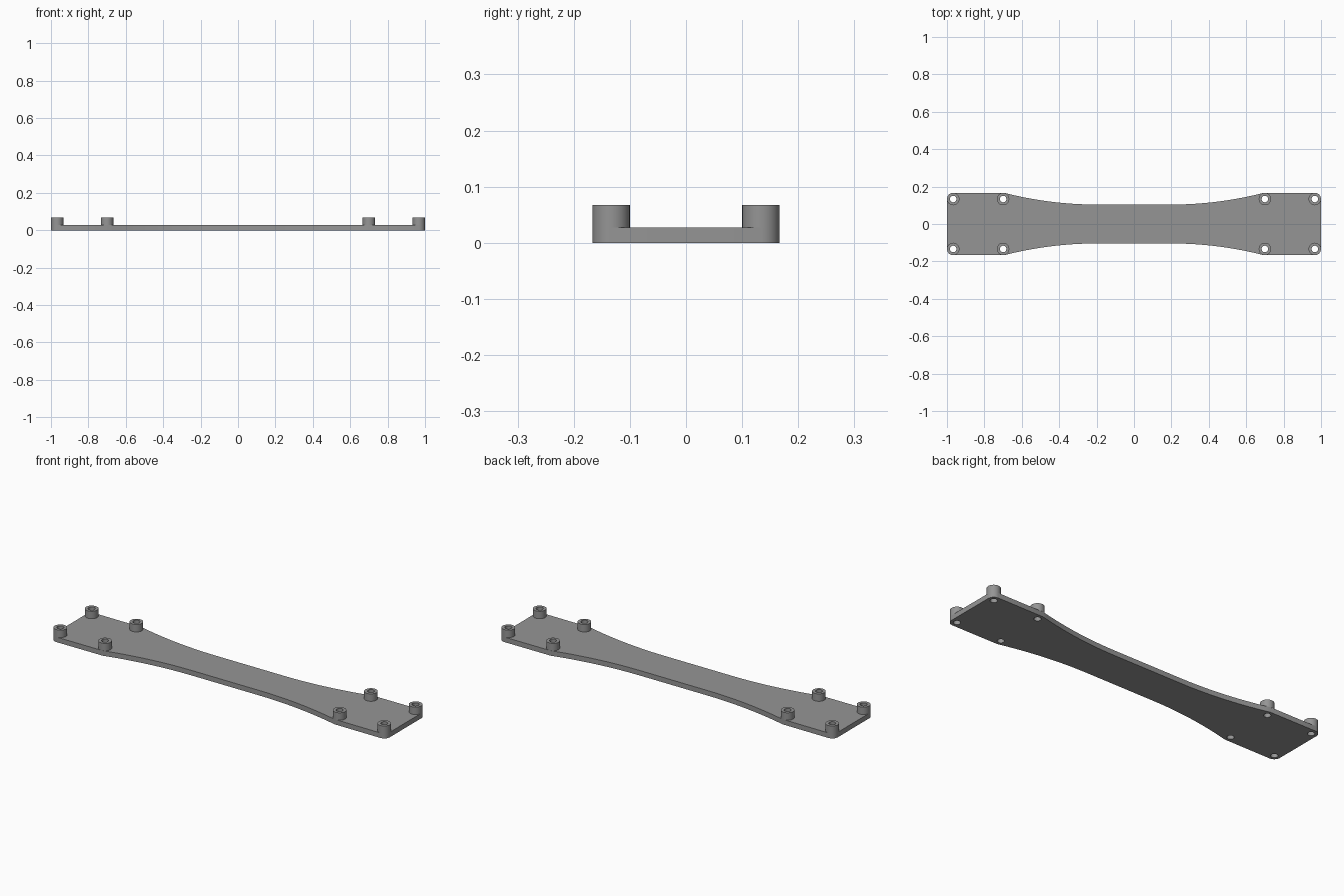
import bpy, bmesh, math
from mathutils import Matrix, Vector

if "Cube" in bpy.data.objects:
    bpy.data.objects.remove(bpy.data.objects["Cube"])

PLATE_H, BOSS_H = 0.027, 0.067
BOSS_R, HOLE_R, SEG = 0.0333, 0.0175, 32
BOSS_Y = 0.1335
BOSS_X = (0.9667, 0.70)
CENTRES = [(sx * x, sy * BOSS_Y) for sx in (-1, 1) for x in BOSS_X for sy in (-1, 1)]

grey = bpy.data.materials.new("grey plastic")
grey.diffuse_color = (0.3, 0.3, 0.3, 1)
grey.use_nodes = True
grey.node_tree.nodes["Principled BSDF"].inputs["Base Color"].default_value = grey.diffuse_color


def make_object(name, bm):
    bmesh.ops.recalc_face_normals(bm, faces=bm.faces[:])
    mesh = bpy.data.meshes.new(name)
    bm.to_mesh(mesh)
    bm.free()
    mesh.materials.append(grey)
    obj = bpy.data.objects.new(name, mesh)
    bpy.context.collection.objects.link(obj)
    return obj


def smooth(obj):
    bpy.ops.object.select_all(action='DESELECT')
    obj.select_set(True)
    bpy.context.view_layer.objects.active = obj
    bpy.ops.object.shade_smooth_by_angle(angle=math.radians(30))


# Plate outline: one quarter from the waist to the rounded end corner
quarter = []
x0, y0, x1, y1 = 0.2, 0.104, 0.692, 0.166
for i in range(21):
    t = i / 20
    quarter.append((x0 + (x1 - x0) * t, y0 + (y1 - y0) * t * t))
for i in range(9):
    a = math.radians(90 - 90 * i / 8)
    quarter.append((BOSS_X[0] + BOSS_R * math.cos(a), BOSS_Y + BOSS_R * math.sin(a)))
outline = (quarter + [(x, -y) for x, y in reversed(quarter)]
           + [(-x, -y) for x, y in quarter] + [(-x, y) for x, y in reversed(quarter)])

bm = bmesh.new()
face = bm.faces.new([bm.verts.new((x, y, 0)) for x, y in outline])
top = bmesh.ops.extrude_face_region(bm, geom=[face])["geom"]
bmesh.ops.translate(bm, vec=(0, 0, PLATE_H),
                    verts=[v for v in top if isinstance(v, bmesh.types.BMVert)])
plate = make_object("plate", bm)

# Screw hole cutter
bm = bmesh.new()
for x, y in CENTRES:
    bmesh.ops.create_cone(bm, cap_ends=True, segments=SEG, radius1=HOLE_R, radius2=HOLE_R,
                          depth=0.2, matrix=Matrix.Translation((x, y, 0)))
cutter = make_object("screw_hole_cutter", bm)
cutter.hide_render = True
cutter.hide_viewport = True

cut = plate.modifiers.new("screw holes", 'BOOLEAN')
cut.operation = 'DIFFERENCE'
cut.solver = 'EXACT'
cut.object = cutter
smooth(plate)

# Hollow screw bosses standing on the plate
bm = bmesh.new()
for x, y in CENTRES:
    profile = [(HOLE_R, PLATE_H), (HOLE_R, BOSS_H), (BOSS_R, BOSS_H), (BOSS_R, PLATE_H)]
    verts = [bm.verts.new((x + r, y, z)) for r, z in profile]
    edges = [bm.edges.new(pair) for pair in zip(verts, verts[1:])]
    bmesh.ops.spin(bm, geom=verts + edges, cent=Vector((x, y, 0)), axis=(0, 0, 1),
                   angle=math.tau, steps=SEG, use_merge=True)
bmesh.ops.remove_doubles(bm, verts=bm.verts[:], dist=1e-5)
smooth(make_object("screw_bosses", bm))
